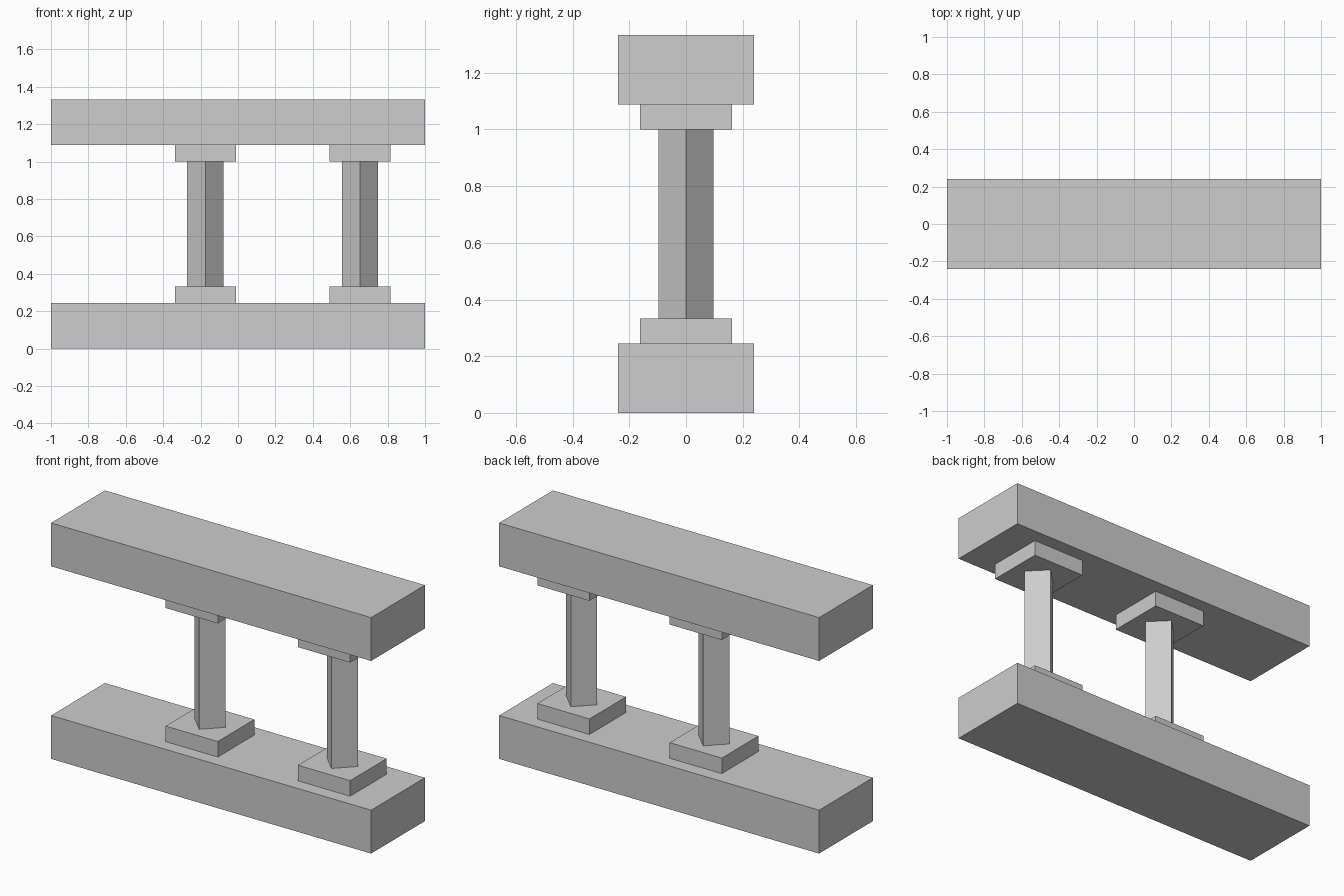
import bpy
import math

cube = bpy.data.objects.get("Cube")
if cube:
    bpy.data.objects.remove(cube, do_unlink=True)

# Single plain grey for every part
grey = bpy.data.materials.new("light_grey")
grey.use_nodes = True
colour = (0.61, 0.61, 0.61, 1)
grey.diffuse_color = colour
grey.node_tree.nodes["Principled BSDF"].inputs["Base Color"].default_value = colour


def block(name, x, width, depth, bottom, top):
    """Box centred on y = 0 between two heights."""
    bpy.ops.mesh.primitive_cube_add(size=1, location=(x, 0, (bottom + top) / 2))
    obj = bpy.context.object
    obj.name = name
    obj.scale = (width, depth, top - bottom)
    bpy.ops.object.transform_apply(location=False, rotation=False, scale=True)
    obj.data.materials.append(grey)
    return obj


BEAM = 0.245
PLATE = 0.088
HEIGHT = 1.333
DEPTH = 0.48
PLATE_SIZE = 0.326
PILLAR_SIDE = 0.097 * math.sqrt(2)

# Long beams
block("bottom_beam", 0, 2, DEPTH, 0, BEAM)
block("top_beam", 0, 2, DEPTH, HEIGHT - BEAM, HEIGHT)

# Square pillars turned on edge, each between a base and a cap
for side, x in (("right", -0.175), ("left", 0.652)):
    low = BEAM + PLATE
    high = HEIGHT - BEAM - PLATE
    block(side + "_base", x, PLATE_SIZE, PLATE_SIZE, BEAM, low)
    block(side + "_cap", x, PLATE_SIZE, PLATE_SIZE, high, HEIGHT - BEAM)
    pillar = block(side + "_pillar", x, PILLAR_SIDE, PILLAR_SIDE, low, high)
    pillar.rotation_euler.z = math.radians(45)
